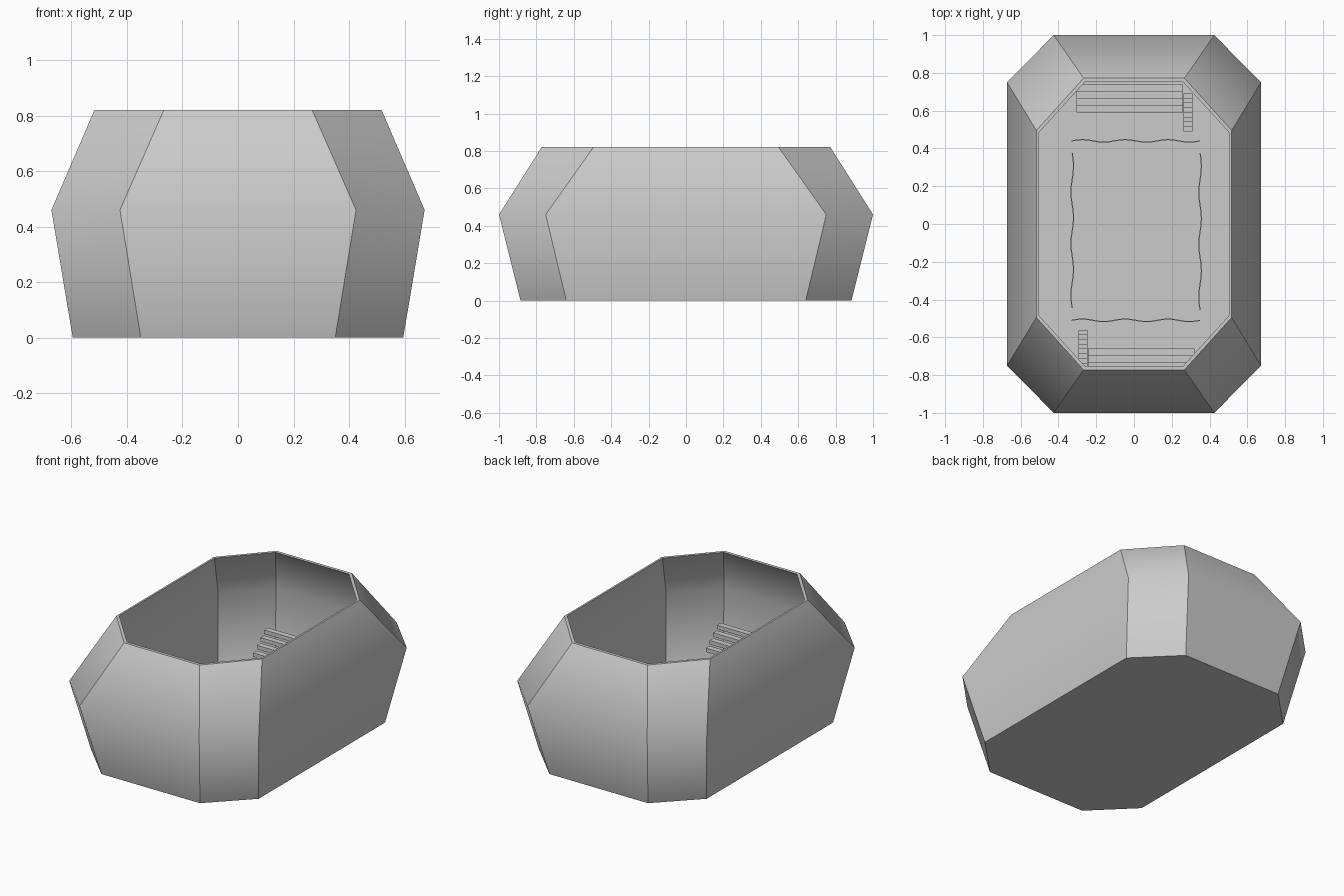
import bpy, bmesh, math

if "Cube" in bpy.data.objects:
    bpy.data.objects.remove(bpy.data.objects["Cube"])


def make_object(name, bm):
    bmesh.ops.recalc_face_normals(bm, faces=bm.faces)
    me = bpy.data.meshes.new(name)
    bm.to_mesh(me)
    bm.free()
    ob = bpy.data.objects.new(name, me)
    bpy.context.collection.objects.link(ob)
    return ob


def octagon(bm, hx, hy, cx, cy, z):
    # chamfered rectangle: flat sides end at cx / cy
    quarter = [(hx, cy), (cx, hy)]
    pts = (quarter + [(-x, y) for x, y in reversed(quarter)]
           + [(-x, -y) for x, y in quarter] + [(x, -y) for x, y in reversed(quarter)])
    return [bm.verts.new((x, y, z)) for x, y in pts]


# Hollow octagonal bowl: outer wall, rim, inner wall, floor
rows = [
    (0.595, 0.885, 0.350, 0.640, 0.0),
    (0.672, 1.000, 0.425, 0.750, 0.46),
    (0.517, 0.772, 0.267, 0.495, 0.82),
    (0.505, 0.752, 0.260, 0.482, 0.82),
    (0.658, 0.980, 0.417, 0.738, 0.46),
    (0.583, 0.867, 0.343, 0.628, 0.01),
]
bm = bmesh.new()
rings = [octagon(bm, *r) for r in rows]
for k, (a, b) in enumerate(zip(rings, rings[1:])):
    for i in range(8):
        j = (i + 1) % 8
        bm.faces.new((a[i], a[j], b[j], b[i])).smooth = True
bm.faces.new(rings[0])
bm.faces.new(rings[-1])
# only the horizontal waist edges stay smooth
waist = {frozenset((r[i], r[(i + 1) % 8])) for r in (rings[1], rings[4]) for i in range(8)}
for e in bm.edges:
    e.smooth = frozenset(e.verts) in waist
make_object("bowl_shell", bm)

CX, CY = 0.008, -0.035      # middle of the inner court


def boxes(name, specs):
    # each spec is min and max per axis; duplicated by a half turn about the court middle
    bm = bmesh.new()
    for x0, x1, y0, y1, z0, z1 in specs:
        for s in (1, -1):
            v = bmesh.ops.create_cube(bm, size=1)["verts"]
            bmesh.ops.scale(bm, vec=(x1 - x0, y1 - y0, z1 - z0), verts=v)
            mx, my = (x0 + x1) / 2, (y0 + y1) / 2
            if s < 0:
                mx, my = 2 * CX - mx, 2 * CY - my
            bmesh.ops.translate(bm, vec=(mx, my, (z0 + z1) / 2), verts=v)
    return make_object(name, bm)


# Tiered benches at both ends
boxes("bench_tiers", [(-0.305, 0.26, 0.59 + 0.037 * i, 0.627 + 0.037 * i,
                       0.20 + 0.035 * i, 0.225 + 0.035 * i) for i in range(4)])

# Stair flights beside the benches
boxes("stair_steps", [(0.262, 0.31, 0.49 + 0.025 * i, 0.515 + 0.025 * i,
                       0.02 + 0.03 * i, 0.05 + 0.03 * i) for i in range(8)])


def fence(name, start, end):
    # thin upright ribbon with a gentle wave
    bm = bmesh.new()
    n = 24
    dx, dy = end[0] - start[0], end[1] - start[1]
    length = math.hypot(dx, dy)
    nx, ny = -dy / length, dx / length
    prev = None
    for i in range(n + 1):
        t = i / n
        w = 0.007 * math.sin(t * 6 * math.pi)
        x, y = start[0] + dx * t + nx * w, start[1] + dy * t + ny * w
        cur = [bm.verts.new((x + nx * o, y + ny * o, z))
               for o, z in ((-0.003, 0.01), (0.003, 0.01), (0.003, 0.2), (-0.003, 0.2))]
        if prev:
            for a in range(4):
                b = (a + 1) % 4
                bm.faces.new((prev[a], prev[b], cur[b], cur[a]))
        if i in (0, n):
            bm.faces.new(cur)
        prev = cur
    make_object(name, bm)


# Wavy fences around the court
fence("fence_back", (-0.33, 0.44), (0.35, 0.44))
fence("fence_front", (-0.33, -0.51), (0.35, -0.51))
fence("fence_left", (-0.327, 0.375), (-0.327, -0.445))
fence("fence_right", (0.35, 0.375), (0.35, -0.455))
